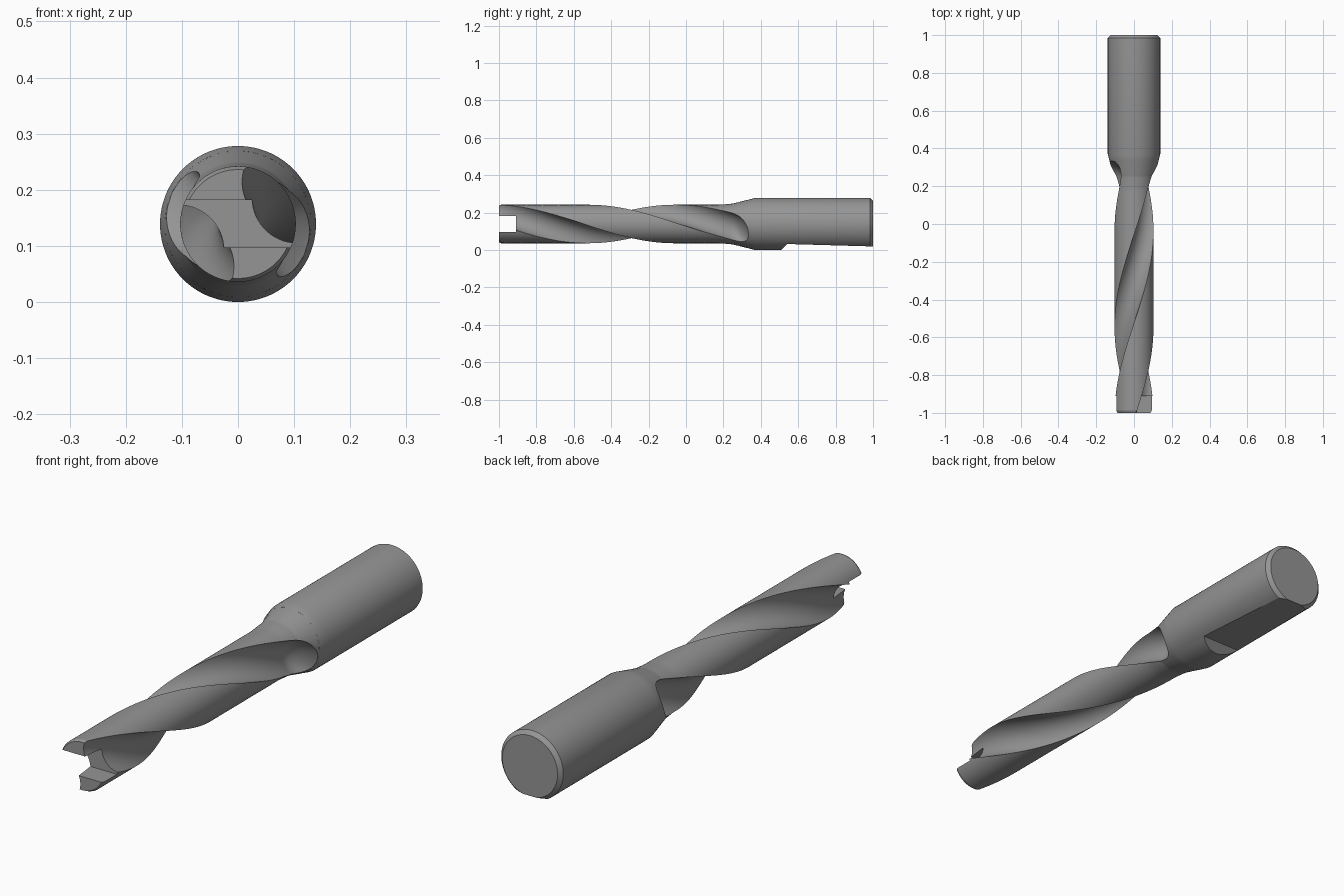
import bpy, bmesh, math

if "Cube" in bpy.data.objects:
    bpy.data.objects.remove(bpy.data.objects["Cube"])

AXIS = 0.139            # height of the tool axis
CORE, RHO = 0.116, 0.081  # flute circle: distance from axis, radius
END = 0.335             # where the flutes run out

steel = bpy.data.materials.new("steel grey")
steel.diffuse_color = (0.30, 0.30, 0.30, 1)
steel.use_nodes = True
steel.node_tree.nodes["Principled BSDF"].inputs["Base Color"].default_value = steel.diffuse_color

# Outer profile: (y, radius)
PROFILE = [(-1, 0.097), (-0.988, 0.103), (0.18, 0.103), (0.25, 0.109),
           (0.37, 0.139), (0.985, 0.139), (1, 0.124)]


def radius(y):
    for (y0, r0), (y1, r1) in zip(PROFILE, PROFILE[1:]):
        if y <= y1:
            return r0 + (r1 - r0) * (y - y0) / (y1 - y0)
    return PROFILE[-1][1]


def make_object(name, bm):
    bmesh.ops.recalc_face_normals(bm, faces=bm.faces[:])
    me = bpy.data.meshes.new(name)
    bm.to_mesh(me)
    bm.free()
    me.materials.append(steel)
    ob = bpy.data.objects.new(name, me)
    bpy.context.collection.objects.link(ob)
    return ob


def loft(name, rings):
    """Skin a list of closed rings and cap both ends."""
    bm = bmesh.new()
    vs = [[bm.verts.new(p) for p in ring] for ring in rings]
    n = len(rings[0])
    for a, b in zip(vs, vs[1:]):
        for i in range(n):
            j = (i + 1) % n
            bm.faces.new((a[i], a[j], b[j], b[i]))
    bm.faces.new(vs[0])
    bm.faces.new(vs[-1])
    bmesh.ops.remove_doubles(bm, verts=bm.verts[:], dist=1e-5)
    return make_object(name, bm)


def prism_x(name, outline, half):
    """Extrude a (y, z) outline across x."""
    return loft(name, [[(x, y, z) for y, z in outline] for x in (-half, half)])


def cut(ob, cutter):
    mod = ob.modifiers.new("cut", 'BOOLEAN')
    mod.operation, mod.solver, mod.object = 'DIFFERENCE', 'EXACT', cutter
    bpy.context.view_layer.objects.active = ob
    bpy.ops.object.modifier_apply(modifier=mod.name)
    bpy.data.objects.remove(cutter)


def section(y):
    """Two lands and two round flutes, turned along the helix."""
    R = radius(y)
    t = min(1, max(0, (y - 0.235) / (END - 0.235)))
    d = CORE + (R + RHO - CORE) * t ** 2
    a = math.acos(max(-1, min(1, (R * R + d * d - RHO * RHO) / (2 * R * d))))
    psi = math.atan2(R * math.sin(a), R * math.cos(a) - d)
    twist = -math.radians(184) * (y + 0.78)
    half = []
    for i in range(20):       # flute wall, from one edge to the other
        p = -psi + (2 * psi - 2 * math.pi) * i / 20
        half.append((d + RHO * math.cos(p), RHO * math.sin(p)))
    for i in range(24):       # land
        p = a + (math.pi - 2 * a) * i / 24
        half.append((R * math.cos(p), R * math.sin(p)))
    pts = half + [(-u, -v) for u, v in half]
    c, s = math.cos(twist), math.sin(twist)
    return [(c * u - s * v, y, AXIS + s * u + c * v) for u, v in pts]


# Fluted body, with the seat slot across the tip
ys = [-1, -0.988] + [-0.988 + (0.235 + 0.988) * i / 100 for i in range(1, 101)]
ys += [0.235 + (END - 0.235) * i / 24 for i in range(1, 25)]
body = loft("fluted_body", [section(y) for y in ys])
cut(body, prism_x("slot_cutter", [(-1.1, 0.097), (-0.91, 0.097),
                                  (-0.91, 0.182), (-1.1, 0.182)], 0.3))

# Shank, with the inclined clamping flat underneath
N = 88
shank = loft("shank", [[(radius(y) * math.cos(2 * math.pi * i / N), y,
                         AXIS + radius(y) * math.sin(2 * math.pi * i / N))
                        for i in range(N)] for y in (END, 0.37, 0.985, 1)])
cut(shank, prism_x("flat_cutter", [(0.48, -0.03), (0.542, 0.032),
                                   (1.1, 0.016), (1.1, -0.03)], 0.3))

for ob in (body, shank):
    bpy.ops.object.select_all(action='DESELECT')
    ob.select_set(True)
    bpy.context.view_layer.objects.active = ob
    bpy.ops.object.shade_smooth_by_angle(angle=math.radians(25))
